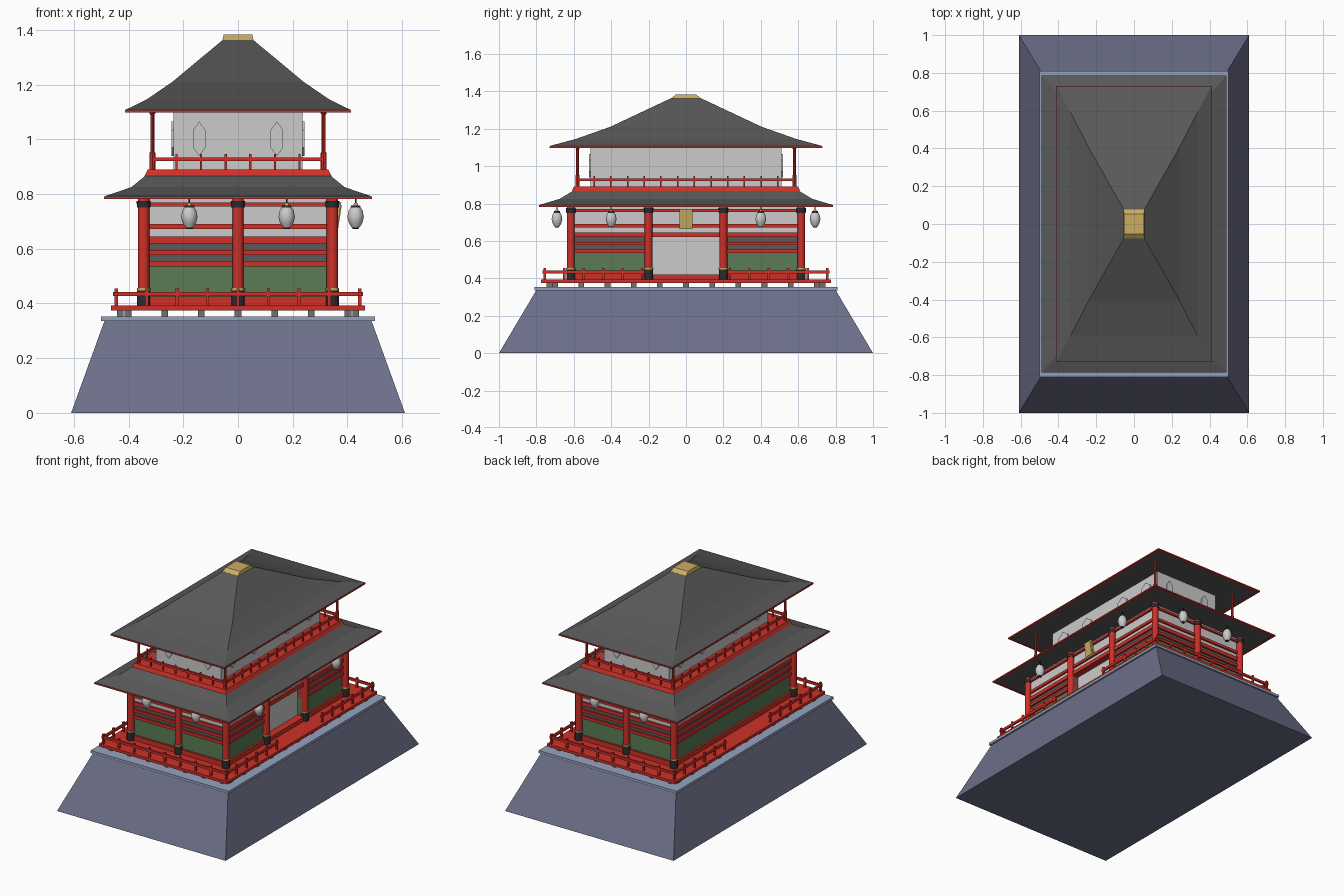
import bpy, bmesh, math
from mathutils import Vector

if "Cube" in bpy.data.objects:
    bpy.data.objects.remove(bpy.data.objects["Cube"])


def mat(name, r, g, b):
    m = bpy.data.materials.new(name)
    m.diffuse_color = (r, g, b, 1)
    m.use_nodes = True
    m.node_tree.nodes["Principled BSDF"].inputs["Base Color"].default_value = m.diffuse_color
    return m


RED = mat("red_lacquer", 0.62, 0.03, 0.022)
ROOF = mat("roof_tile", 0.1, 0.1, 0.1)
DARK = mat("dark_metal", 0.025, 0.025, 0.03)
GOLD = mat("gold", 0.6, 0.42, 0.12)
GREEN = mat("green_panel", 0.1, 0.2, 0.09)
STONE = mat("stone", 0.15, 0.16, 0.25)
TRIM = mat("stone_trim", 0.3, 0.36, 0.52)
JOIST = mat("joist", 0.16, 0.16, 0.18)


def finish(name, bm, m):
    bmesh.ops.recalc_face_normals(bm, faces=bm.faces)
    me = bpy.data.meshes.new(name)
    bm.to_mesh(me)
    bm.free()
    ob = bpy.data.objects.new(name, me)
    bpy.context.collection.objects.link(ob)
    if m:
        me.materials.append(m)
    return ob


def loft(name, loops, m=None):
    """Skin a stack of equal-length point loops and cap both ends."""
    bm = bmesh.new()
    rings = [[bm.verts.new(p) for p in lp] for lp in loops]
    for a, b in zip(rings, rings[1:]):
        n = len(a)
        for i in range(n):
            bm.faces.new((a[i], a[(i + 1) % n], b[(i + 1) % n], b[i]))
    bm.faces.new(rings[0])
    bm.faces.new(rings[-1])
    return finish(name, bm, m)


def rect(x, y, z):
    return [(-x, -y, z), (x, -y, z), (x, y, z), (-x, y, z)]


def stack(name, rows, m=None):
    return loft(name, [rect(*r) for r in rows], m)


def box(name, x0, x1, y0, y1, z0, z1, m=None):
    return loft(name, [[(x0, y0, z), (x1, y0, z), (x1, y1, z), (x0, y1, z)]
                       for z in (z0, z1)], m)


def lathe(name, x, y, rz, m=None, n=12, smooth=True):
    ob = loft(name, [[(x + r * math.cos(2 * math.pi * i / n), y + r * math.sin(2 * math.pi * i / n), z)
                      for i in range(n)] for r, z in rz], m)
    if smooth:
        for p in ob.data.polygons:
            p.use_smooth = len(p.vertices) == 4
    return ob


def railing(name, p, q, z, h, n, over, t):
    """Posts from p to q with a rail overshooting the ends."""
    p, q = Vector(p), Vector(q)
    for i in range(n):
        c = p.lerp(q, i / (n - 1))
        box(name + "_post", c.x - t, c.x + t, c.y - t, c.y + t, z, z + h, RED)
    d = (q - p).normalized()
    a, b = p - d * over, q + d * over
    w = 0.006
    sx, sy = abs(d.y) * w, abs(d.x) * w
    box(name + "_rail", min(a.x, b.x) - sx, max(a.x, b.x) + sx, min(a.y, b.y) - sy,
        max(a.y, b.y) + sy, z + h * 0.55, z + h * 0.8, RED)


def rim(name, x, y, z0, z1, w=0.012):
    for s in (-1, 1):
        box(name, min(s * x, s * (x - w)), max(s * x, s * (x - w)), -y, y, z0, z1, RED)
        box(name, -x, x, min(s * y, s * (y - w)), max(s * y, s * (y - w)), z0, z1, RED)


# stone base
stack("stone_base", [(0.61, 1.0, 0), (0.488, 0.8, 0.337)], STONE)
stack("base_slab", [(0.5, 0.81, 0.336), (0.5, 0.81, 0.353)], TRIM)

# deck on short joist blocks
stack("deck", [(0.465, 0.775, 0.375), (0.465, 0.775, 0.393)], RED)
for s in (-1, 1):
    for i in range(-3, 4):
        x, y = i * 0.134, s * 0.73
        box("joist_block", x - 0.012, x + 0.012, y - 0.015, y + 0.015, 0.352, 0.376, JOIST)
    for i in range(-5, 6):
        x, y = s * 0.43, i * 0.14
        box("joist_block", x - 0.012, x + 0.012, y - 0.015, y + 0.015, 0.352, 0.376, JOIST)

# deck railing, open in the middle of the long sides
for s in (-1, 1):
    railing("deck_railing", (-0.445, s * 0.755), (0.445, s * 0.755), 0.392, 0.063, 9, 0.012, 0.006)
    for t in (-1, 1):
        railing("deck_railing", (s * 0.445, t * 0.235), (s * 0.445, t * 0.755), 0.392, 0.063, 6, 0.012, 0.006)

# lower walls in stacked bands: bottom, top, material, projection
bands = [(0.39, 0.425, RED, 0.012), (0.425, 0.535, GREEN, 0), (0.535, 0.555, RED, 0.012),
         (0.555, 0.577, ROOF, 0), (0.577, 0.595, RED, 0.012), (0.595, 0.62, ROOF, 0),
         (0.62, 0.645, RED, 0.012), (0.645, 0.672, None, 0), (0.672, 0.69, RED, 0.012),
         (0.69, 0.755, None, 0), (0.755, 0.77, RED, 0.012), (0.77, 0.79, None, 0)]
for z0, z1, m, e in bands:
    x, y = 0.335 + e, 0.605 + e
    if z0 < 0.61:  # leave a doorway on the right side
        box("wall_band", -x, 0.29, -y, y, z0, z1, m)
        box("wall_band_right", 0.29, x, 0.185, y, z0, z1, m)
        box("wall_band_right", 0.29, x, -y, -0.185, z0, z1, m)
    else:
        box("wall_band", -x, x, -y, y, z0, z1, m)
box("door_panel", 0.28, 0.302, -0.185, 0.185, 0.42, 0.621)
box("door_sill", 0.28, 0.35, -0.185, 0.185, 0.39, 0.42, RED)

# columns with dark foot, gold ring and dark capital
spots = [(x, s * 0.616) for x in (-0.345, 0, 0.345) for s in (-1, 1)] + [(0.345, -0.2), (0.345, 0.2)]
for x, y in spots:
    lathe("column", x, y, [(0.021, 0.39), (0.021, 0.79)], RED)
    lathe("column_foot", x, y, [(0.024, 0.392), (0.024, 0.448)], DARK)
    lathe("column_ring", x, y, [(0.025, 0.448), (0.025, 0.456)], GOLD)
    lathe("column_capital", x, y, [(0.024, 0.75), (0.026, 0.775)], DARK)

# hanging lanterns on front, back and right
for x, y in [(a * 0.178, b * 0.69) for a in (-1, 1) for b in (-1, 1)] + [(0.43, -0.4), (0.43, 0.4)]:
    lathe("lantern", x, y, [(0.014, 0.677), (0.025, 0.695), (0.03, 0.716), (0.026, 0.738), (0.017, 0.752)], None, 10)
    lathe("lantern_cap", x, y, [(0.019, 0.75), (0.016, 0.759)], DARK, 10)
    lathe("lantern_foot", x, y, [(0.01, 0.672), (0.015, 0.68)], DARK, 10)
    lathe("lantern_knob", x, y, [(0.009, 0.758), (0.006, 0.767)], GOLD, 8)
    lathe("lantern_cord", x, y, [(0.003, 0.765), (0.003, 0.79)], DARK, 6)

# tilted plaque above the door
for name, w, z0, z1, o, m in (("plaque_frame", 0.034, 0.665, 0.77, 0, GOLD),
                              ("plaque_face", 0.025, 0.675, 0.76, 0.003, GREEN)):
    loft(name, [[(a + o + (z - 0.665) * 0.15, y, z) for a, y in
                 ((0.35, -w), (0.362, -w), (0.362, w), (0.35, w))] for z in (z0, z1)], GOLD)

# lower roof
stack("lower_roof", [(0.488, 0.785, 0.786), (0.488, 0.785, 0.792), (0.39, 0.675, 0.825), (0.335, 0.6, 0.87)], ROOF)
rim("lower_roof_rim", 0.49, 0.787, 0.782, 0.79)

# balcony
stack("balcony", [(0.342, 0.61, 0.866), (0.33, 0.6, 0.89)], RED)
for s in (-1, 1):
    railing("balcony_railing", (-0.315, s * 0.58), (0.315, s * 0.58), 0.888, 0.058, 8, 0, 0.004)
    railing("balcony_railing", (s * 0.313, -0.58), (s * 0.313, 0.58), 0.888, 0.058, 14, 0, 0.004)
    for t in (-1, 1):
        lathe("balcony_post", s * 0.313, t * 0.58, [(0.011, 0.888), (0.011, 0.95), (0.007, 0.955), (0.007, 1.09),
                                                   (0.011, 1.095), (0.011, 1.105)], RED, 8, False)

# upper storey with hexagonal windows
stack("upper_wall", [(0.235, 0.51, 0.88), (0.235, 0.51, 1.105)])


def hexagon(w, h):
    return [(0, -h), (w, -h / 2), (w, h / 2), (0, h), (-w, h / 2), (-w, -h / 2)]


for s in (-1, 1):
    for x in (-0.142, 0.142):
        loft("end_window", [[(x + u, s * y, 1.002 + v) for u, v in hexagon(0.023, 0.063)] for y in (0.5, 0.518)])
    for y in (-0.4, -0.173, 0.173, 0.4):
        loft("side_window", [[(s * x, y + u, 1.002 + v) for u, v in hexagon(0.044, 0.063)] for x in (0.225, 0.243)])

# upper roof and gold cap
stack("upper_roof", [(0.411, 0.728, 1.102), (0.411, 0.728, 1.108), (0.335, 0.59, 1.145),
                     (0.24, 0.405, 1.21), (0.055, 0.078, 1.364)], ROOF)
rim("upper_roof_rim", 0.413, 0.73, 1.098, 1.106)
stack("roof_cap", [(0.057, 0.08, 1.362), (0.052, 0.054, 1.383)], GOLD)
